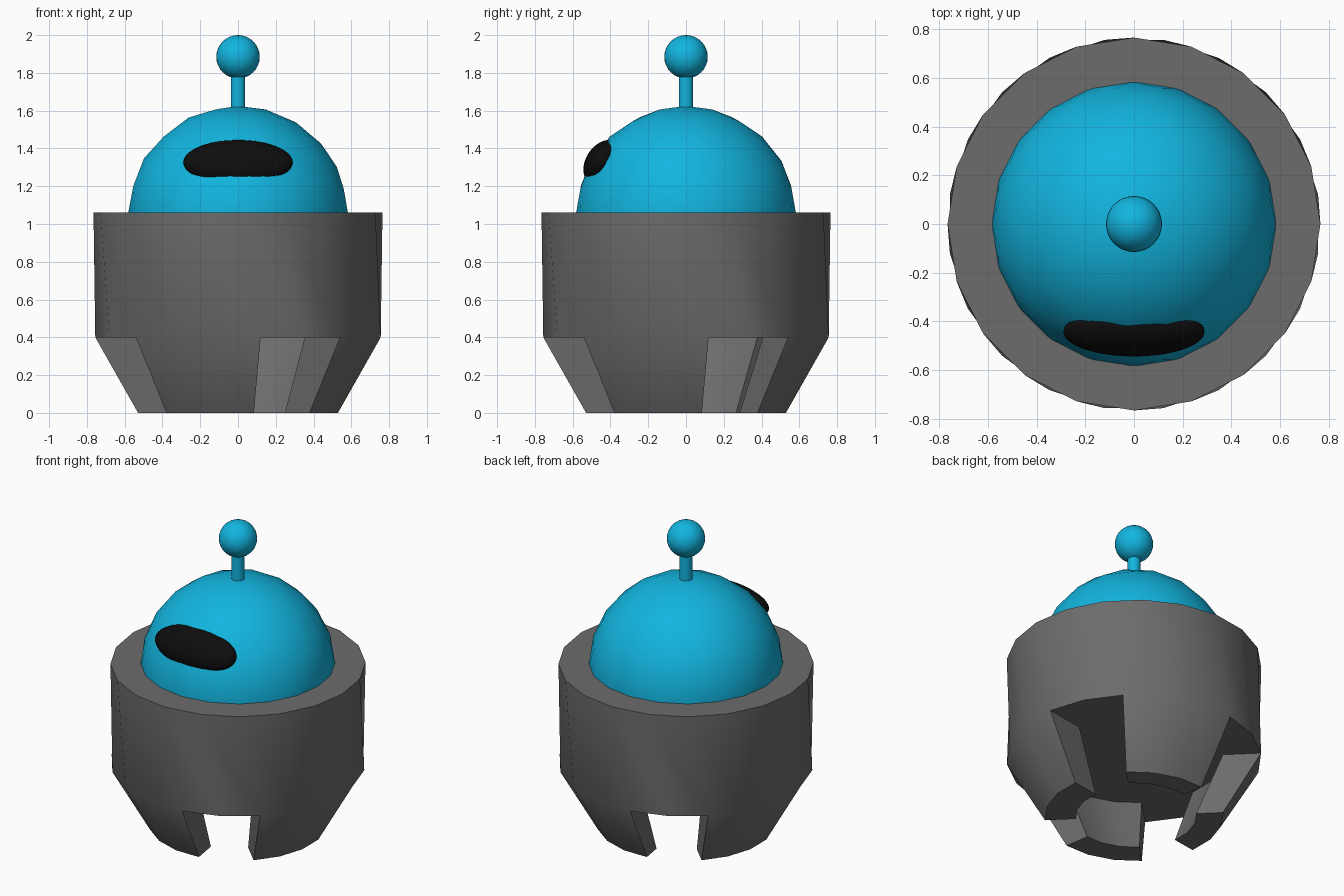
import bpy, bmesh
from math import radians, sin, cos
from mathutils import Vector

if "Cube" in bpy.data.objects:
    bpy.data.objects.remove(bpy.data.objects["Cube"])

SIDES = 20


def material(name, rgb):
    m = bpy.data.materials.new(name)
    m.diffuse_color = (*rgb, 1)
    m.use_nodes = True
    m.node_tree.nodes["Principled BSDF"].inputs["Base Color"].default_value = m.diffuse_color
    return m


def finish(obj, name, mat, angle=40):
    obj.name = name
    obj.data.materials.append(mat)
    bpy.ops.object.select_all(action='DESELECT')
    obj.select_set(True)
    bpy.context.view_layer.objects.active = obj
    bpy.ops.object.shade_smooth_by_angle(angle=radians(angle))
    return obj


def point(radius, degrees, z):
    # Angle is measured from the front (-y) towards the right (+x)
    a = radians(degrees)
    return Vector((radius * sin(a), -radius * cos(a), z))


blue = material("blue", (0.006, 0.46, 0.74))
black = material("black", (0.004, 0.004, 0.004))
grey = material("dark_grey", (0.15, 0.15, 0.15))

# Body drum, slightly twisted between its rings, with four tapering legs
bm = bmesh.new()
top = [bm.verts.new(point(0.765, 18 * k, 1.06)) for k in range(SIDES)]
mid = [bm.verts.new(point(0.765, 9 + 18 * k, 0.4)) for k in range(SIDES)]
bm.faces.new(top)
for k in range(SIDES):
    n = (k + 1) % SIDES
    bm.faces.new((top[k], top[n], mid[n], mid[k]))

TAPER = 0.7
underside = []
for i, inner_radius in enumerate((0.53, 0.50, 0.575, 0.535)):
    ks = [5 * i + j for j in range(-3, 1)]
    angles = [9 + 18 * k for k in ks]
    outer_top = [mid[k % SIDES] for k in ks]
    outer_low = [bm.verts.new(point(0.765 * TAPER, a, 0)) for a in angles]
    inner_top = [bm.verts.new(point(inner_radius, a, 0.4)) for a in angles]
    inner_low = [bm.verts.new(point(inner_radius * TAPER, a, 0)) for a in angles]
    for j in range(3):
        for a, b in ((outer_top, outer_low), (outer_low, inner_low), (inner_low, inner_top)):
            bm.faces.new((a[j], a[j + 1], b[j + 1], b[j]))
    for j in (0, 3):
        bm.faces.new((outer_top[j], outer_low[j], inner_low[j], inner_top[j]))
    # Underside outline: inside of the leg, then out across the gap
    underside += inner_top + [mid[(5 * i + j) % SIDES] for j in range(3)]
bm.faces.new(underside)
bmesh.ops.recalc_face_normals(bm, faces=bm.faces)
mesh = bpy.data.meshes.new("body_with_legs")
bm.to_mesh(mesh)
bm.free()
body = bpy.data.objects.new("body_with_legs", mesh)
bpy.context.collection.objects.link(body)
finish(body, "body_with_legs", grey)

# Dome head
bpy.ops.mesh.primitive_ico_sphere_add(subdivisions=3, radius=0.585, location=(0, 0, 1.04))
finish(bpy.context.object, "dome_head", blue)

# Visor: a flattened ellipsoid tilted to follow the dome
tilt = radians(33)
r = 0.527
bpy.ops.mesh.primitive_uv_sphere_add(
    segments=48, ring_count=24, radius=1,
    location=(0, -r * cos(tilt), 1.04 + r * sin(tilt)), rotation=(-tilt, 0, 0))
bpy.context.object.scale = (0.29, 0.088, 0.128)
finish(bpy.context.object, "visor", black)

# Antenna
bpy.ops.mesh.primitive_cylinder_add(vertices=32, radius=0.038, depth=0.27, location=(0, 0, 1.695))
finish(bpy.context.object, "antenna_stem", blue)
bpy.ops.mesh.primitive_uv_sphere_add(segments=32, ring_count=16, radius=0.115, location=(0, 0, 1.885))
finish(bpy.context.object, "antenna_ball", blue)
